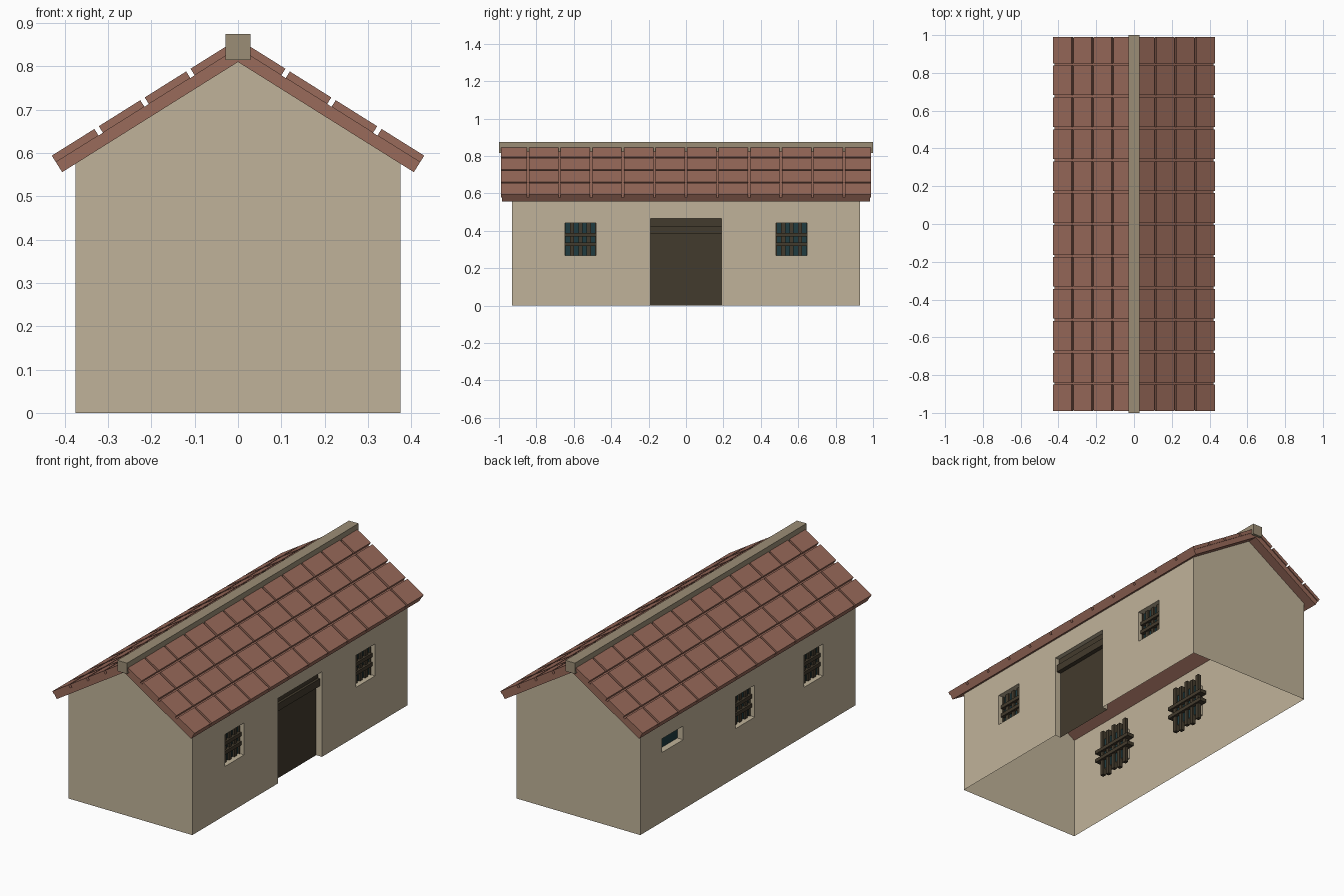
import bpy, bmesh
from math import atan2, cos, sin
from mathutils import Matrix, Vector

cube = bpy.data.objects.get("Cube")
if cube:
    bpy.data.objects.remove(cube, do_unlink=True)


def material(name, rgb):
    m = bpy.data.materials.new(name)
    m.use_nodes = True
    m.diffuse_color = (*rgb, 1)
    m.node_tree.nodes["Principled BSDF"].inputs["Base Color"].default_value = (*rgb, 1)
    return m


PLASTER = material("plaster", (0.53, 0.45, 0.32))
TILE = material("roof_tile", (0.32, 0.145, 0.103))
STONE = material("ridge_stone", (0.33, 0.27, 0.18))
WOOD = material("dark_wood", (0.055, 0.043, 0.026))
GLASS = material("window_glass", (0.014, 0.045, 0.052))


def finish(bm, name, *mats):
    bmesh.ops.recalc_face_normals(bm, faces=bm.faces)
    mesh = bpy.data.meshes.new(name)
    bm.to_mesh(mesh)
    bm.free()
    for m in mats:
        mesh.materials.append(m)
    obj = bpy.data.objects.new(name, mesh)
    bpy.context.scene.collection.objects.link(obj)
    return obj


def add_box(bm, lo, hi, matrix=Matrix()):
    lo, hi = Vector(lo), Vector(hi)
    place = Matrix.Translation((lo + hi) / 2) @ Matrix.Diagonal((*(hi - lo), 1))
    bmesh.ops.create_cube(bm, size=1, matrix=matrix @ place)


def prism(name, profile, half_length, mat):
    """Extrude an x-z profile along y."""
    bm = bmesh.new()
    face = bm.faces.new([bm.verts.new((x, -half_length, z)) for x, z in profile])
    out = bmesh.ops.extrude_face_region(bm, geom=[face])["geom"]
    bmesh.ops.translate(bm, vec=(0, 2 * half_length, 0),
                        verts=[v for v in out if isinstance(v, bmesh.types.BMVert)])
    return finish(bm, name, *mat)


HALF_W, HALF_L, EAVE, PEAK = 0.375, 0.93, 0.575, 0.81
DEPTH = 0.035
BACK = HALF_W - DEPTH
WIN_Z, WIN_H, WIN_W = 0.355, 0.0875, 0.083
barred = [(1, -0.565), (1, 0.565), (-1, -0.565), (-1, 0.025)]   # side, y


def side_span(side, a, b):
    return min(side * a, side * b), max(side * a, side * b)


# Walls with recessed openings
walls = prism("walls", [(-HALF_W, 0), (HALF_W, 0), (HALF_W, EAVE), (0, PEAK), (-HALF_W, EAVE)],
              HALF_L, (PLASTER, GLASS, WOOD))
openings = [(s, y - WIN_W, y + WIN_W, WIN_Z - WIN_H, WIN_Z + WIN_H) for s, y in barred]
openings += [(1, -0.19, 0.19, -0.1, 0.465), (-1, 0.56, 0.745, 0.38, 0.455)]
bm = bmesh.new()
for s, y0, y1, z0, z1 in openings:
    x0, x1 = side_span(s, BACK, HALF_W + 0.1)
    add_box(bm, (x0, y0, z0), (x1, y1, z1))
cutter = finish(bm, "opening_cutter", PLASTER)
cutter.hide_render = True
mod = walls.modifiers.new("openings", 'BOOLEAN')
mod.operation, mod.solver, mod.object = 'DIFFERENCE', 'EXACT', cutter
bpy.context.view_layer.objects.active = walls
bpy.ops.object.modifier_apply(modifier=mod.name)
bpy.data.objects.remove(cutter, do_unlink=True)

# Open the underside and attic; colour the recess backs as glass or door
bm = bmesh.new()
bm.from_mesh(walls.data)
unwanted = []
for f in bm.faces:
    c, n = f.calc_center_median(), f.normal
    f.material_index = 0
    if c.z < 0.01 or (0.3 < n.z < 0.95):
        unwanted.append(f)
    elif abs(n.x) > 0.9 and abs(c.x) < HALF_W - 0.01:
        f.material_index = 2 if c.x > 0 and abs(c.y) < 0.2 else 1
bmesh.ops.delete(bm, geom=unwanted, context='FACES')
bm.to_mesh(walls.data)
bm.free()

# Door boards
bm = bmesh.new()
add_box(bm, (BACK - 0.01, -0.19, 0.385), (BACK + 0.024, 0.19, 0.425))
add_box(bm, (BACK - 0.005, -0.19, 0.425), (BACK + 0.01, 0.19, 0.465))
finish(bm, "door_beams", WOOD)

# Window bars, longer than the openings
for i, (s, y) in enumerate(barred):
    bm = bmesh.new()
    x0, x1 = side_span(s, BACK - 0.01, BACK + 0.01)
    for k in range(-2, 3):
        yb = y + k * 0.045
        zb = WIN_Z + 0.006 * (-1) ** k
        add_box(bm, (x0, yb - 0.011, zb - 0.13), (x1, yb + 0.011, zb + 0.13))
    x0, x1 = side_span(s, BACK - 0.02, BACK + 0.02)
    for z in (0.328, 0.378):
        add_box(bm, (x0, y - 0.13, z - 0.01), (x1, y + 0.13, z + 0.01))
    finish(bm, f"window_bars_{i + 1}", WOOD)

# Roof slab: a mitred chevron resting on the walls
angle = atan2(PEAK - EAVE, HALF_W)
ca, sa = cos(angle), sin(angle)
SLOPE, SLAB, THICK = 0.479, 0.027, 0.045


def on_slope(s, h):
    return s * ca + h * sa, PEAK - s * sa + h * ca


low, high = on_slope(SLOPE, 0), on_slope(SLOPE, SLAB)
prism("roof_slab", [(0, PEAK), low, high, (0, PEAK + SLAB / ca),
                    (-high[0], high[1]), (-low[0], low[1])], 0.985, (TILE,))

# Roof tiles in rows down each slope
GAP = 0.006
rows = [0.0, 0.107, 0.232, 0.357, SLOPE]
cols = [-0.99] + [k * 0.169 for k in range(-5, 6)] + [0.99]
for side, name in ((1, "left_roof_tiles"), (-1, "right_roof_tiles")):
    frame = (Matrix.Diagonal((side, 1, 1, 1)) @ Matrix.Translation((0, 0, PEAK))
             @ Matrix.Rotation(angle, 4, 'Y'))
    bm = bmesh.new()
    for r0, r1 in zip(rows, rows[1:]):
        for c0, c1 in zip(cols, cols[1:]):
            end = r1 if r1 == SLOPE else r1 - GAP
            y0 = c0 if c0 == cols[0] else c0 + GAP
            y1 = c1 if c1 == cols[-1] else c1 - GAP
            add_box(bm, (r0 + GAP, y0, SLAB), (end, y1, THICK), frame)
    finish(bm, name, TILE)

# Ridge beam
bm = bmesh.new()
add_box(bm, (-0.029, -1, 0.815), (0.029, 1, 0.874))
finish(bm, "ridge_beam", STONE)
